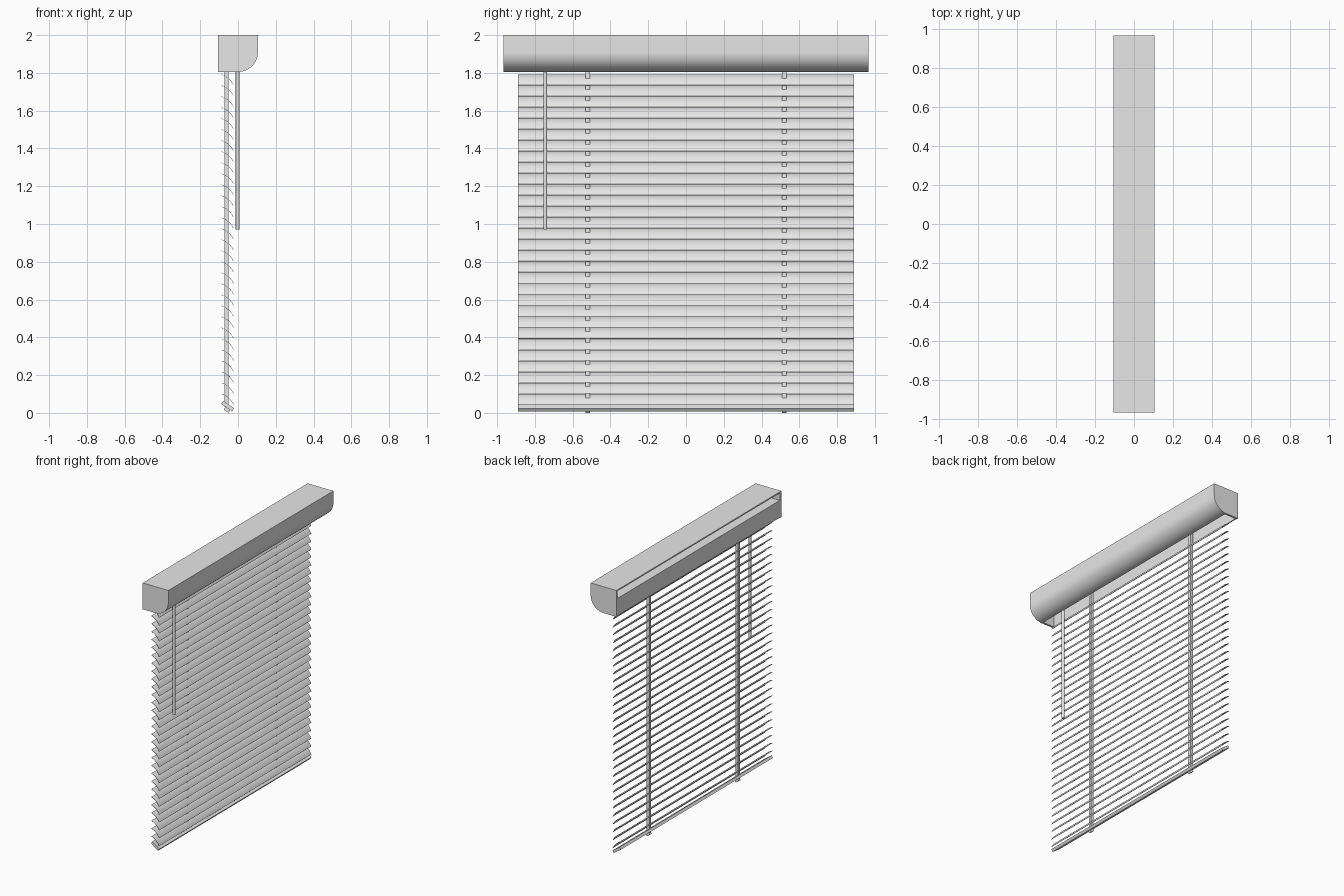
import bpy, bmesh, math

cube = bpy.data.objects.get("Cube")
if cube:
    bpy.data.objects.remove(cube, do_unlink=True)

grey = bpy.data.materials.new("light grey")
grey.use_nodes = True
GREY = (0.8, 0.8, 0.8, 1)
grey.diffuse_color = GREY
grey.node_tree.nodes["Principled BSDF"].inputs["Base Color"].default_value = GREY


def extrude(name, profile, y0, y1, smooth=False):
    """Extrude a closed x-z profile along y."""
    bm = bmesh.new()
    face = bm.faces.new([bm.verts.new((x, y0, z)) for x, z in profile])
    moved = bmesh.ops.extrude_face_region(bm, geom=[face])["geom"]
    bmesh.ops.translate(bm, vec=(0, y1 - y0, 0),
                        verts=[v for v in moved if isinstance(v, bmesh.types.BMVert)])
    bmesh.ops.recalc_face_normals(bm, faces=bm.faces)
    mesh = bpy.data.meshes.new(name)
    bm.to_mesh(mesh)
    bm.free()
    mesh.materials.append(grey)
    obj = bpy.data.objects.new(name, mesh)
    bpy.context.collection.objects.link(obj)
    if smooth:
        bpy.ops.object.select_all(action="DESELECT")
        obj.select_set(True)
        bpy.context.view_layer.objects.active = obj
        bpy.ops.object.shade_smooth_by_angle(angle=math.radians(35))
    return obj


def rect(x0, x1, z0, z1):
    return [(x0, z0), (x1, z0), (x1, z1), (x0, z1)]


def tilted(cx, cz, length, height, angle):
    """Rectangle profile turned about its centre."""
    c, s = math.cos(angle), math.sin(angle)
    return [(cx + x * c - z * s, cz + x * s + z * c)
            for x, z in rect(-length / 2, length / 2, -height / 2, height / 2)]


def arc(cx, cz, r, a0, a1, n):
    return [(cx + r * math.cos(a0 + (a1 - a0) * i / n),
             cz + r * math.sin(a0 + (a1 - a0) * i / n)) for i in range(n + 1)]


# Valance: top panel flowing into a rounded front, open at back and below
HALF, DEPTH, TOP, R, WALL = 0.965, 0.105, 2.0, 0.105, 0.01
outer = arc(0, TOP - 0.09, R, 0, -math.pi / 2, 16)
inner = arc(0, TOP - 0.09, R - WALL, -math.pi / 2, 0, 16)
extrude("valance", [(-DEPTH, TOP), (DEPTH, TOP)] + outer + inner +
        [(DEPTH - WALL, TOP - WALL), (-DEPTH, TOP - WALL)], -HALF, HALF, True)

# End caps
cap = [(-DEPTH, TOP), (DEPTH, TOP)] + outer + [(-DEPTH, outer[-1][1])]
for side, y in (("right", -HALF), ("left", HALF - 0.015)):
    extrude("end_cap_" + side, cap, y, y + 0.015, True)

# Inner head rail: back wall with a shelf on top
extrude("head_rail", [(-0.103, 1.807), (-0.095, 1.807), (-0.095, 1.927),
                      (0, 1.927), (0, 1.935), (-0.103, 1.935)], -0.95, 0.95)

# Slats: thin curved strips, crowned towards the top
COUNT, PITCH, SLAT_HALF = 30, 0.0583, 0.89
x0, z0, x1, z1 = -0.086, 0.056, -0.023, 0.0
nx, nz = 0.66, 0.75
upper, lower = [], []
for i in range(7):
    t = i / 6
    bulge = 0.009 * 4 * t * (1 - t)
    x, z = x0 + (x1 - x0) * t + nx * bulge, z0 + (z1 - z0) * t + nz * bulge
    upper.append((x, z))
    lower.append((x - 0.002 * nx, z - 0.002 * nz))
slat = upper + lower[::-1]
for k in range(COUNT):
    base = 0.045 + k * PITCH
    extrude(f"slat_{k + 1}", [(x, z + base) for x, z in slat], -SLAT_HALF, SLAT_HALF, True)

# Bottom rail
TILT = math.radians(-35)
extrude("bottom_rail", tilted(-0.055, 0.036, 0.07, 0.02, TILT), -SLAT_HALF, SLAT_HALF)

# Ladder tapes and their clips under the bottom rail
for side, y in (("right", -0.52), ("left", 0.52)):
    extrude("ladder_tape_" + side, rect(-0.071, -0.049, 0.03, 1.93), y - 0.011, y + 0.011)
    extrude("tape_clip_" + side, tilted(-0.057, 0.018, 0.03, 0.022, TILT), y - 0.011, y + 0.011)

# Tilt wand
bpy.ops.mesh.primitive_cylinder_add(vertices=12, radius=0.01, depth=0.96,
                                    location=(-0.002, -0.745, 1.45))
wand = bpy.context.object
wand.name = "tilt_wand"
wand.data.materials.append(grey)
bpy.ops.object.shade_smooth_by_angle(angle=math.radians(35))
